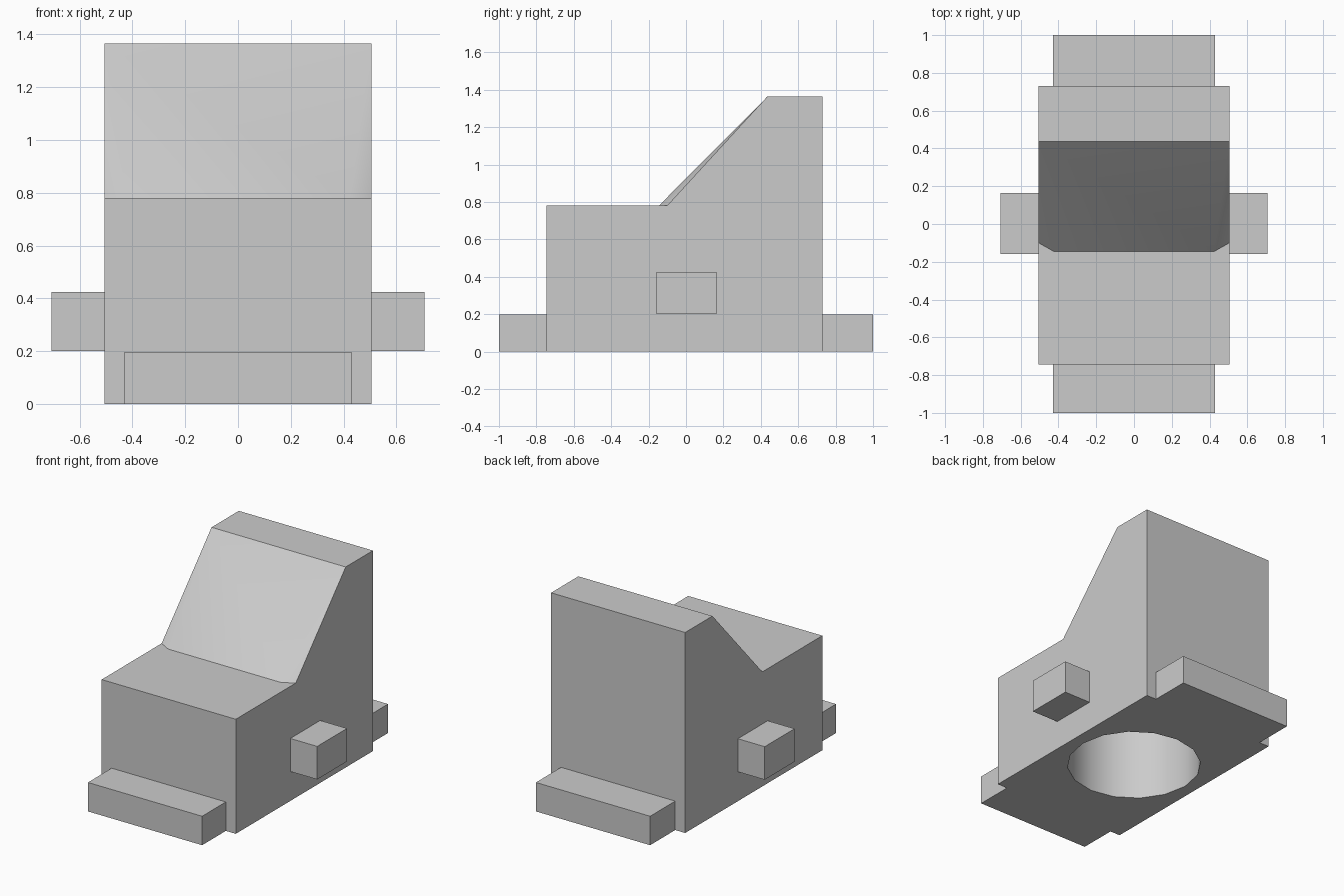
import bpy
import bmesh
import math

if "Cube" in bpy.data.objects:
    bpy.data.objects.remove(bpy.data.objects["Cube"], do_unlink=True)

grey = bpy.data.materials.new("light grey")
grey.use_nodes = True
grey.diffuse_color = (0.6, 0.6, 0.6, 1)
grey.node_tree.nodes["Principled BSDF"].inputs["Base Color"].default_value = grey.diffuse_color


def finish(name, bm):
    """Turn a bmesh into a named grey object."""
    bmesh.ops.recalc_face_normals(bm, faces=bm.faces)
    mesh = bpy.data.meshes.new(name)
    bm.to_mesh(mesh)
    bm.free()
    mesh.materials.append(grey)
    obj = bpy.data.objects.new(name, mesh)
    bpy.context.collection.objects.link(obj)
    return obj


def box(name, low, high):
    bm = bmesh.new()
    bmesh.ops.create_cube(bm, size=1)
    for v in bm.verts:
        for i in range(3):
            v.co[i] = low[i] if v.co[i] < 0 else high[i]
    return finish(name, bm)


# Body: side profile with a sloped back whose lower corners are clipped
FRONT, BACK, SHELF, TOP = -0.745, 0.73, 0.78, 1.365
profile = [(FRONT, 0), (BACK, 0), (BACK, TOP), (0.437, TOP), (-0.10, SHELF), (FRONT, SHELF)]
bm = bmesh.new()
right = [bm.verts.new((-0.505, y, z)) for y, z in profile]
left = [bm.verts.new((0.505, y, z)) for y, z in profile]
toe_r, toe_l = [bm.verts.new((x, -0.145, SHELF)) for x in (-0.425, 0.425)]
bm.faces.new(right)
bm.faces.new(left)
for a, b in ((0, 1), (1, 2), (2, 3), (5, 0)):
    bm.faces.new((right[a], right[b], left[b], left[a]))
bm.faces.new((right[5], left[5], left[4], toe_l, toe_r, right[4]))
bm.faces.new((right[3], left[3], toe_l, toe_r))
bm.faces.new((right[3], toe_r, right[4]))
bm.faces.new((left[3], left[4], toe_l))
body = finish("body", bm)

# Round socket in the underside
DEPTH = 0.6
bm = bmesh.new()
bmesh.ops.create_cone(bm, cap_ends=True, segments=16, radius1=0.424, radius2=0.424, depth=DEPTH * 2)
cutter = finish("socket_cutter", bm)
cutter.hide_render = True
cut = body.modifiers.new("socket", "BOOLEAN")
cut.operation = "DIFFERENCE"
cut.solver = "EXACT"
cut.object = cutter
bpy.ops.object.select_all(action="DESELECT")
bpy.context.view_layer.objects.active = body
body.select_set(True)
bpy.ops.object.modifier_apply(modifier=cut.name)
bpy.data.objects.remove(cutter, do_unlink=True)
bpy.ops.object.shade_smooth_by_angle(angle=math.radians(30))

# Low tabs at both ends
box("front_tab", (-0.43, -1, 0), (0.43, FRONT, 0.197))
box("back_tab", (-0.43, BACK, 0), (0.43, 1, 0.197))

# Pegs on both sides
box("right_peg", (-0.707, -0.158, 0.2), (-0.505, 0.163, 0.425))
box("left_peg", (0.505, -0.158, 0.2), (0.707, 0.163, 0.425))
